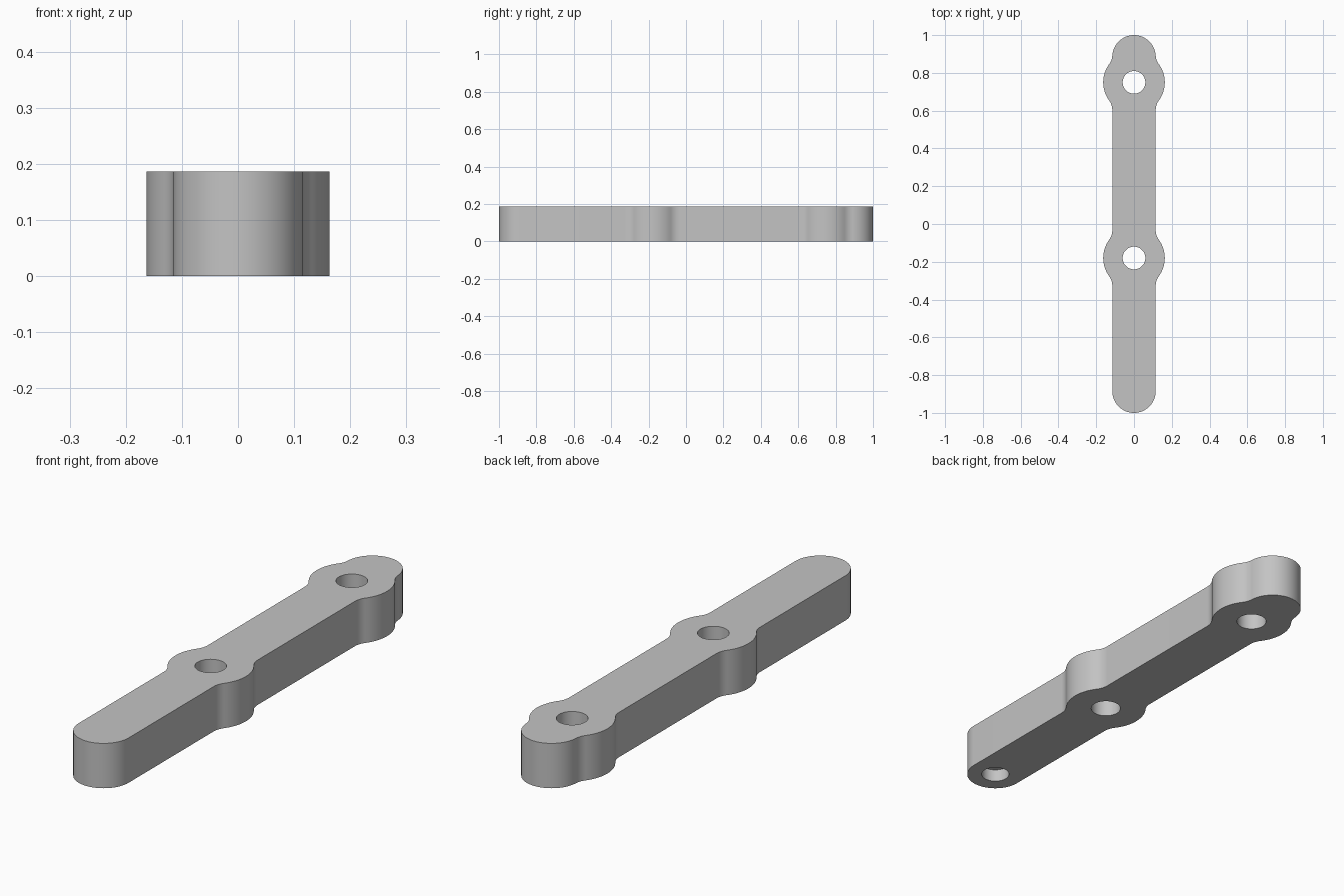
import bpy, bmesh
from math import sin, cos, pi, sqrt, atan2, radians

cube = bpy.data.objects.get("Cube")
if cube:
    bpy.data.objects.remove(cube, do_unlink=True)

HEIGHT = 0.187
HALF_W = 0.115          # half width of the bar, also its end radius
END_Y = 1 - HALF_W
BOSS_R, FILLET_R = 0.163, 0.08
BOSSES = (-0.18, 0.75)
HOLE_R = 0.06

grey = bpy.data.materials.new("light_grey")
grey.use_nodes = True
grey.diffuse_color = (0.55, 0.55, 0.55, 1)
grey.node_tree.nodes["Principled BSDF"].inputs["Base Color"].default_value = grey.diffuse_color


def arc(cx, cy, r, a0, a1, n):
    return [(cx + r * cos(a0 + (a1 - a0) * i / n),
             cy + r * sin(a0 + (a1 - a0) * i / n)) for i in range(n + 1)]


def boss_edge(cy):
    """Right side of a boss: concave fillet, round flank, concave fillet."""
    fx = HALF_W + FILLET_R
    d = sqrt((BOSS_R + FILLET_R) ** 2 - fx ** 2)
    a = atan2(d, fx)
    return (arc(fx, cy - d, FILLET_R, pi, pi - a, 10)
            + arc(0, cy, BOSS_R, -a, a, 20)[1:-1]
            + arc(fx, cy + d, FILLET_R, pi + a, pi, 10))


def make_object(name, bm):
    bmesh.ops.recalc_face_normals(bm, faces=bm.faces)
    mesh = bpy.data.meshes.new(name)
    bm.to_mesh(mesh)
    bm.free()
    mesh.materials.append(grey)
    obj = bpy.data.objects.new(name, mesh)
    bpy.context.collection.objects.link(obj)
    return obj


def cut_hole(target, y, r, z0, z1):
    """Cut a vertical round hole and remove the cutter."""
    bm = bmesh.new()
    bmesh.ops.create_cone(bm, cap_ends=True, segments=48, radius1=r, radius2=r, depth=z1 - z0)
    bmesh.ops.translate(bm, verts=bm.verts, vec=(0, y, (z0 + z1) / 2))
    cutter = make_object("hole_cutter", bm)
    cutter.hide_render = True
    mod = target.modifiers.new("hole", 'BOOLEAN')
    mod.operation, mod.solver, mod.object = 'DIFFERENCE', 'EXACT', cutter
    bpy.context.view_layer.objects.active = target
    bpy.ops.object.modifier_apply(modifier=mod.name)
    bpy.data.objects.remove(cutter, do_unlink=True)


# Right half of the outline from the front tip to the back tip, then mirrored
half = arc(0, -END_Y, HALF_W, -pi / 2, 0, 16)
for y in BOSSES:
    half += boss_edge(y)
# The last fillet runs straight into the rounded back end
half += [p for p in arc(0, END_Y, HALF_W, 0, pi / 2, 16) if p[1] > half[-1][1] + 0.003]
outline = half + [(-x, y) for x, y in reversed(half[1:-1])]

# Bar body
bm = bmesh.new()
base = bm.faces.new([bm.verts.new((x, y, 0)) for x, y in outline])
top = bmesh.ops.extrude_face_region(bm, geom=[base])["geom"]
bmesh.ops.translate(bm, vec=(0, 0, HEIGHT),
                    verts=[v for v in top if isinstance(v, bmesh.types.BMVert)])
bar = make_object("link_bar", bm)

# Through holes in the bosses, shallow blind hole under the front end
for y in BOSSES:
    cut_hole(bar, y, HOLE_R, -0.1, HEIGHT + 0.1)
cut_hole(bar, -END_Y, 0.056, -0.1, 0.053)

bpy.ops.object.select_all(action='DESELECT')
bar.select_set(True)
bpy.context.view_layer.objects.active = bar
bpy.ops.object.shade_smooth_by_angle(angle=radians(30))
